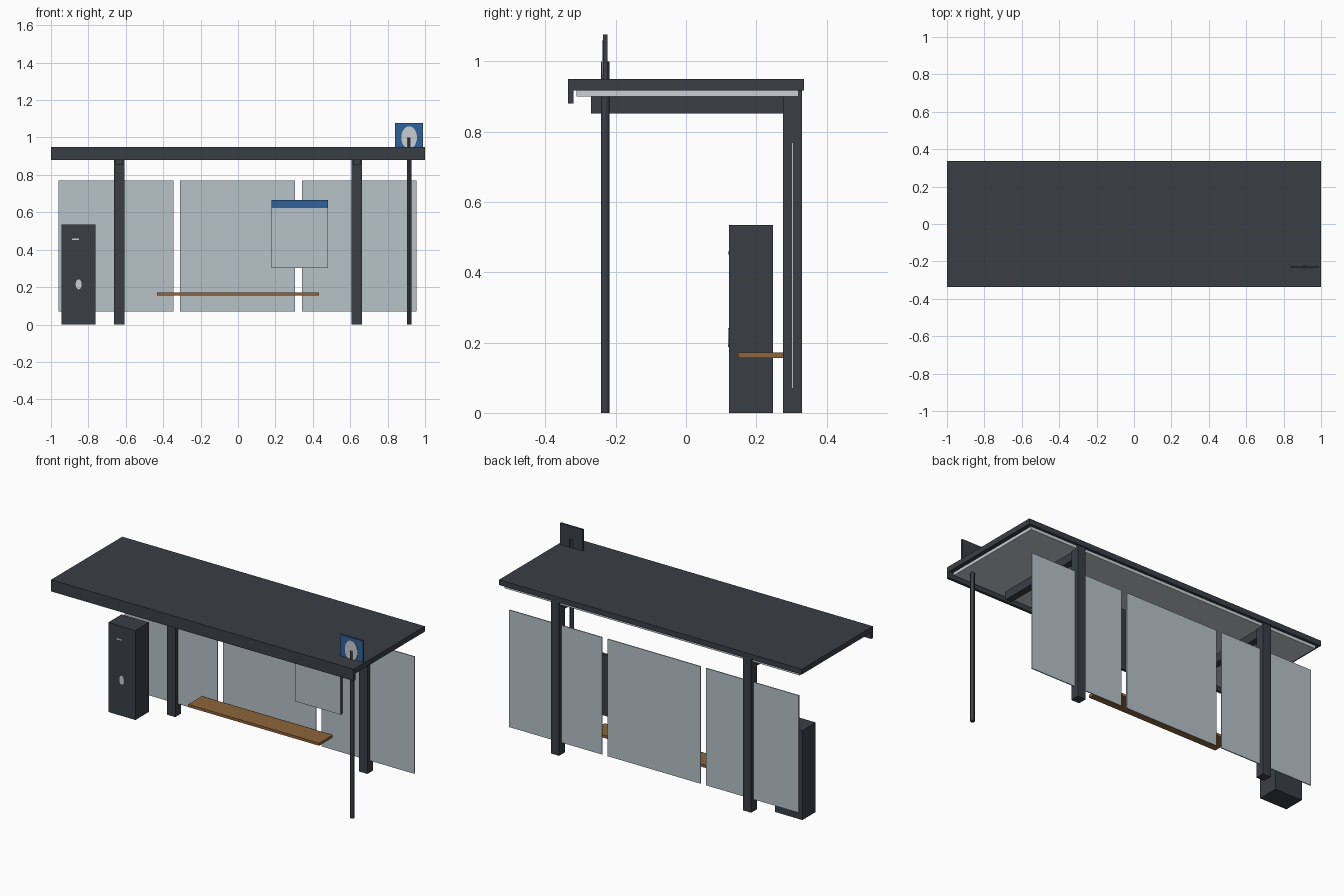
import bpy, math

if "Cube" in bpy.data.objects:
    bpy.data.objects.remove(bpy.data.objects["Cube"])


def material(name, r, g, b):
    m = bpy.data.materials.new(name)
    lin = [(c / 255 / 12.92) if c < 11 else ((c / 255 + 0.055) / 1.055) ** 2.4 for c in (r, g, b)]
    m.diffuse_color = (*lin, 1)
    m.use_nodes = True
    m.node_tree.nodes["Principled BSDF"].inputs["Base Color"].default_value = m.diffuse_color
    return m


dark = material("dark_metal", 58, 63, 69)
glass = material("pale_glass", 183, 194, 199)
white = material("off_white", 200, 207, 210)
wood = material("wood", 142, 101, 58)
blue = material("sign_blue", 48, 98, 152)


def box(name, x, y, z, mat, front=None):
    """Box from (min, max) ranges, with an optional colour on its front face."""
    bpy.ops.mesh.primitive_cube_add(size=1)
    o = bpy.context.object
    o.name = name
    for v in o.data.vertices:
        v.co = [r[0] if c < 0 else r[1] for c, r in zip(v.co, (x, y, z))]
    o.data.materials.append(mat)
    if front:
        o.data.materials.append(front)
        for p in o.data.polygons:
            if p.normal.y < -0.9:
                p.material_index = 1
    return o


def cylinder(name, loc, radius, depth, mat, sides, rot=(0, 0, 0), scale=(1, 1, 1)):
    bpy.ops.mesh.primitive_cylinder_add(vertices=sides, radius=radius, depth=depth,
                                        location=loc, rotation=rot)
    o = bpy.context.object
    o.name = name
    o.scale = scale
    o.data.materials.append(mat)
    bpy.ops.object.shade_smooth_by_angle()
    return o


# Roof with front fascia and pale ceiling panel
box("roof", (-1, 1), (-0.336, 0.336), (0.918, 0.95), dark)
box("front_fascia", (-1, 1), (-0.336, -0.32), (0.88, 0.918), dark)
box("ceiling", (-0.975, 0.975), (-0.312, 0.32), (0.9, 0.918), white)

# Rear posts and roof arms
for side, s in (("left", -1), ("right", 1)):
    cx = s * 0.635
    box(side + "_post", (cx - 0.027, cx + 0.027), (0.276, 0.33), (0, 0.919), dark)
    box(side + "_roof_arm", (cx - 0.02, cx + 0.02), (-0.27, 0.277), (0.852, 0.901), dark)

# Rear glass panels
for i in (-1, 0, 1):
    cx = i * 0.65 - 0.002
    box("glass_panel", (cx - 0.307, cx + 0.307), (0.3, 0.306), (0.07, 0.77), glass)

# Bench
box("bench", (-0.433, 0.433), (0.148, 0.276), (0.156, 0.172), wood)

# Notice case with paper front and blue header
box("notice_case", (0.18, 0.48), (0.282, 0.299), (0.303, 0.667), dark, glass)
box("notice_header", (0.18, 0.48), (0.28, 0.283), (0.622, 0.667), blue)

# Litter bin with slot and badge
box("litter_bin", (-0.943, -0.763), (0.122, 0.248), (0, 0.535), dark)
box("bin_slot", (-0.888, -0.85), (0.119, 0.123), (0.451, 0.459), white)
cylinder("bin_badge", (-0.852, 0.121, 0.215), 0.027, 0.004, white, 20,
         (math.pi / 2, 0, 0), (0.6, 1, 1))

# Stop sign: pole, plate and round badge
cylinder("sign_pole", (0.915, -0.23, 0.5), 0.0125, 1.0, dark, 12)
box("sign_plate", (0.84, 0.99), (-0.236, -0.224), (0.925, 1.077), dark, blue)
cylinder("sign_badge", (0.915, -0.237, 1.0), 0.06, 0.004, white, 28,
         (math.pi / 2, 0, 0), (0.7, 1, 1))
